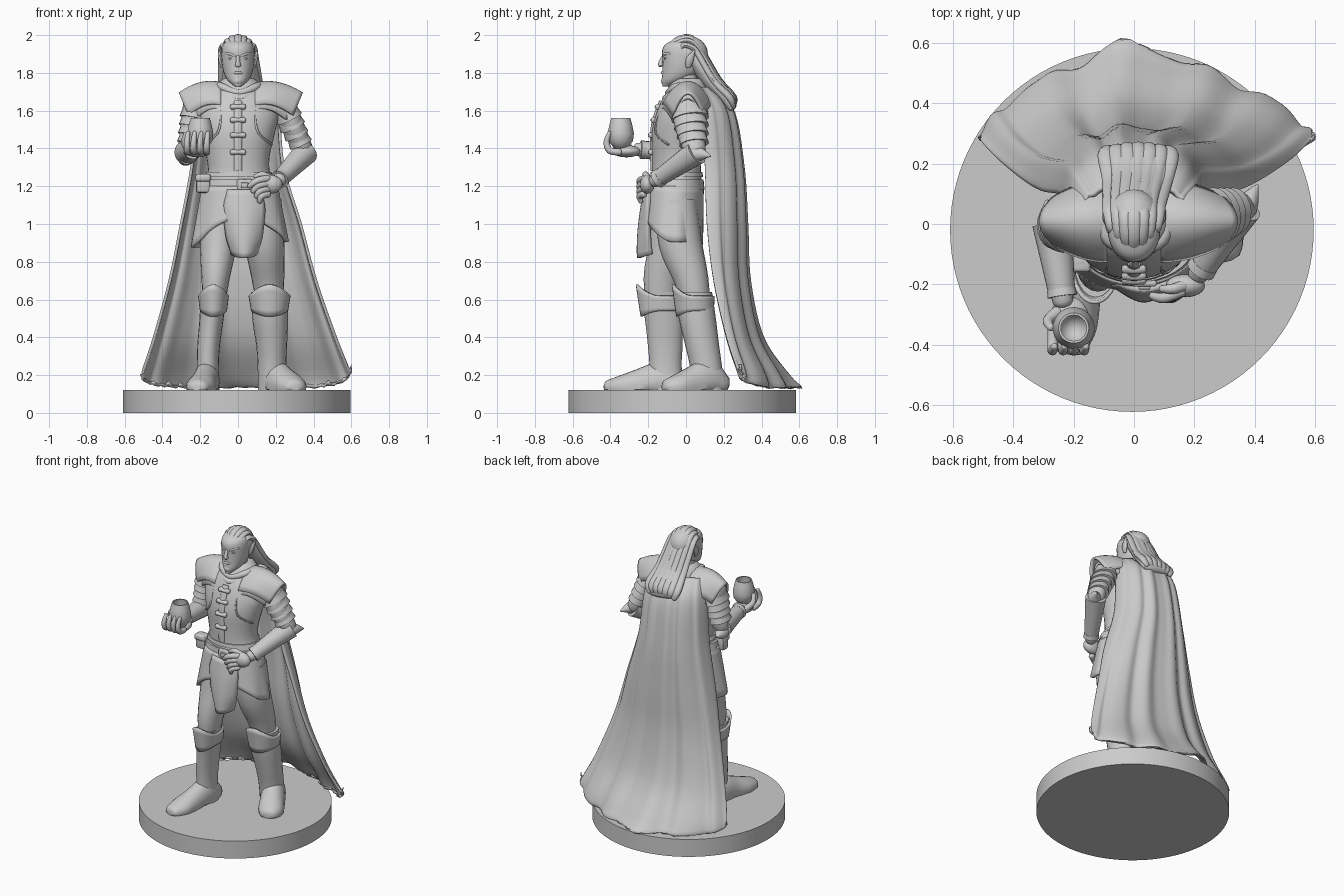
import bpy, bmesh, math
from mathutils import Vector, Matrix
from math import sin, cos, pi

cube = bpy.data.objects.get("Cube")
if cube:
    bpy.data.objects.remove(cube)

grey = bpy.data.materials.new("plain grey")
grey.use_nodes = True
COLOUR = (.6, .6, .6, 1)
grey.diffuse_color = COLOUR
grey.node_tree.nodes["Principled BSDF"].inputs["Base Color"].default_value = COLOUR
GROUND = .12


def finish(name, bm, angle=45):
    bmesh.ops.remove_doubles(bm, verts=bm.verts, dist=.0002)
    bmesh.ops.recalc_face_normals(bm, faces=bm.faces)
    mesh = bpy.data.meshes.new(name)
    bm.to_mesh(mesh)
    bm.free()
    mesh.materials.append(grey)
    obj = bpy.data.objects.new(name, mesh)
    bpy.context.collection.objects.link(obj)
    bpy.ops.object.select_all(action='DESELECT')
    obj.select_set(True)
    bpy.context.view_layer.objects.active = obj
    bpy.ops.object.shade_smooth_by_angle(angle=math.radians(angle))
    return obj


def spline(keys, t):
    """Smooth curve through the key tuples, t from 0 to 1."""
    n = len(keys) - 1
    i = min(int(t * n), n - 1)
    f = t * n - i
    near = [keys[min(max(i + j, 0), n)] for j in (-1, 0, 1, 2)]
    return [.5 * (2*b + (c - a)*f + (2*a - 5*b + 4*c - d)*f*f + (3*b - a - 3*c + d)*f**3)
            for a, b, c, d in zip(*near)]


def loft(name, keys, flat=False, rounded=False, ref=None, seg=20, steps=4):
    """Skin of ellipses along a path; keys are x, y, z, radius, second radius."""
    keys = [k if len(k) == 5 else (*k, k[3]) for k in keys]
    count = (len(keys) - 1) * steps
    rows = [spline(keys, i / count) for i in range(count + 1)]
    pts = [Vector(r[:3]) for r in rows]
    way = pts[-1] - pts[0]
    if ref is None:
        ref = 'Y' if abs(way.z) > max(abs(way.x), abs(way.y)) else 'Z'
    axis = Vector([float(c == ref) for c in 'XYZ'])
    rings = []
    for i, (p, r) in enumerate(zip(pts, rows)):
        t = (pts[min(i + 1, count)] - pts[max(i - 1, 0)]).normalized()
        a = Vector((1, 0, 0)) if flat else t.cross(axis).normalized()
        b = Vector((0, 1, 0)) if flat else a.cross(t)
        ring = [(p, a * r[3], b * r[4])]
        if rounded and i in (0, count):
            reach = t * min(r[3], r[4]) * (1 if i else -1)
            caps = [(p + reach * h, a * r[3] * s, b * r[4] * s) for h, s in ((.35, .8), (.55, .4))]
            ring = ring + caps if i else caps[::-1] + ring
        rings += ring
    bm = bmesh.new()
    loops = []
    for p, a, b in rings:
        loop = []
        for k in range(seg):
            co = p + a * cos(2*pi*k/seg) + b * sin(2*pi*k/seg)
            co.z = max(co.z, GROUND)
            loop.append(bm.verts.new(co))
        loops.append(loop)
    for one, two in zip(loops, loops[1:]):
        for k in range(seg):
            j = (k + 1) % seg
            bm.faces.new((one[k], one[j], two[j], two[k]))
    bm.faces.new(loops[0])
    bm.faces.new(loops[-1])
    finish(name, bm)


def sheet(name, point, nu, nv, thick=.015):
    """Thick cloth or plate from a function of u and v."""
    bm = bmesh.new()
    grid = [[bm.verts.new(point(u / nu, v / nv)) for u in range(nu + 1)] for v in range(nv + 1)]
    for v in range(nv):
        for u in range(nu):
            bm.faces.new((grid[v][u], grid[v][u+1], grid[v+1][u+1], grid[v+1][u]))
    mod = finish(name, bm, 60).modifiers.new("thickness", 'SOLIDIFY')
    mod.thickness, mod.offset = thick, 0


def ball(name, at, size):
    bm = bmesh.new()
    bmesh.ops.create_uvsphere(bm, u_segments=24, v_segments=16, radius=1,
                              matrix=Matrix.LocRotScale(Vector(at), None, Vector(size)))
    finish(name, bm)


def box(name, at, size, bevel=.006):
    bm = bmesh.new()
    bmesh.ops.create_cube(bm, size=1, matrix=Matrix.LocRotScale(Vector(at), None, Vector(size)))
    bmesh.ops.bevel(bm, geom=bm.edges[:], offset=bevel, segments=2, affect='EDGES', profile=.5)
    finish(name, bm)


# round base
bm = bmesh.new()
bmesh.ops.create_cone(bm, cap_ends=True, segments=96, radius1=.603, radius2=.603, depth=GROUND,
                      matrix=Matrix.Translation((-.007, -.02, GROUND / 2)))
finish("base", bm)

# torso, collar and neck
loft("torso", [(.01, -.05, 1.18, .2, .14), (.005, -.05, 1.27, .165, .13), (0, -.05, 1.36, .168, .13),
               (0, -.04, 1.48, .195, .142), (0, -.02, 1.58, .215, .14), (0, 0, 1.67, .19, .12),
               (0, .01, 1.73, .1, .09)], flat=True, seg=32)
loft("collar", [(.005, .015, 1.67, .15, .115), (.005, .01, 1.71, .13, .11),
                (.005, .015, 1.75, .105, .09), (.005, .02, 1.77, .08, .07)], flat=True, seg=28)
for drop in (0, .03):
    loft("collar_fold", [(-.105, .03, 1.735 - drop, .02), (-.085, -.05, 1.725 - drop, .022),
                         (.005, -.093 - drop / 2, 1.695 - drop, .018), (.095, -.05, 1.725 - drop, .022),
                         (.115, .03, 1.735 - drop, .02)], rounded=True, ref='Z', seg=12)
loft("neck", [(0, .01, 1.68, .065), (0, -.01, 1.82, .06)])
loft("placket", [(0, -.13, 1.65, .022, .012), (0, -.158, 1.58, .022, .012), (0, -.178, 1.48, .022, .012),
                 (0, -.176, 1.28, .022, .012)])
for z, y in ((1.62, -.146), (1.55, -.168), (1.47, -.182), (1.38, -.182)):
    loft("clasp", [(-.032, y, z, .018, .016), (0, y - .004, z, .016, .012), (.032, y, z, .018, .016)], rounded=True)
for s in (-1, 1):
    loft("vest_piping", [(s*.1, -.103, 1.66, .006), (s*.09, -.145, 1.57, .006), (s*.11, -.16, 1.48, .006),
                         (s*.18, -.093, 1.42, .006)], seg=8)

# belt, buckle and pouch
loft("belt", [(.01, -.05, 1.18, .208, .148), (.01, -.05, 1.235, .195, .143)], flat=True, seg=36)
loft("upper_belt", [(.005, -.05, 1.25, .18, .14), (.005, -.05, 1.275, .172, .137)], flat=True, seg=36)
box("buckle", (.035, -.197, 1.205), (.08, .02, .065))
box("buckle_center", (.035, -.208, 1.205), (.04, .02, .03))
box("pouch", (-.185, -.12, 1.215), (.075, .06, .1), .015)
box("pouch_flap", (-.185, -.13, 1.245), (.082, .06, .04), .012)


# tunic skirt with a hem that rises at the front
def skirt(u, v):
    a = 2*pi*u
    front = max(0, -sin(a))
    wide = .195 + .055 * v + .005 * sin(8*a) * v
    return (.01 + wide * cos(a), -.055 - .012*v + (.142 + .008*v) * sin(a),
            1.2 - v * (.31 - .14 * front**2 - .015 * cos(a)))


sheet("tunic_skirt", skirt, 64, 8)


def tabard(u, v):
    s = 2*u - 1
    wide = spline([(.085,), (.105,), (.1,), (.088,), (.062,)], v)[0]
    return (.033 + s * wide, -.215 - .035 * sin(v * 1.8) + (.025 + .045 * v) * s*s, 1.18 - .36 * v + .02 * v * s*s)


sheet("tabard", tabard, 12, 12, .022)

# legs
loft("right_thigh", [(-.1, -.06, 1.12, .1, .11), (-.105, -.085, .9, .098, .11), (-.12, -.13, .7, .073, .095),
                     (-.13, -.125, .5, .05, .07)])
loft("left_thigh", [(.12, -.05, 1.12, .11, .11), (.14, -.03, .9, .105, .115), (.16, .03, .7, .085, .09),
                    (.17, .06, .5, .06, .07)])
loft("right_boot", [(-.127, -.135, .64, .07, .108), (-.14, -.118, .5, .064, .1), (-.155, -.11, .36, .06, .092),
                    (-.16, -.108, .25, .058, .085), (-.16, -.1, GROUND, .062, .088)], flat=True)
loft("left_boot", [(.165, .04, .64, .095, .098), (.17, .06, .5, .095, .098), (.178, .085, .36, .082, .09),
                   (.18, .105, .25, .076, .085), (.18, .12, GROUND, .075, .085)], flat=True)
loft("right_foot", [(-.155, -.03, .15, .055, .06), (-.165, -.12, .17, .068, .1), (-.18, -.24, .15, .07, .085),
                    (-.2, -.34, .14, .076, .06), (-.215, -.41, .135, .055, .04)], rounded=True)
loft("left_foot", [(.16, .19, .15, .06, .06), (.19, .12, .17, .075, .11), (.24, .03, .15, .08, .095),
                   (.285, -.05, .14, .08, .065), (.3, -.1, .135, .058, .045)], rounded=True)


def cuff(x, y, rx, ry):
    def point(u, v):
        a = 2*pi*u
        front = max(0, -sin(a)) ** 2
        grow = .97 + .14 * v
        return (x + rx * grow * cos(a), y + ry * grow * sin(a) - .01 * v,
                .54 - .03 * front + v * (.08 + .09 * front))
    return point


sheet("right_boot_cuff", cuff(-.13, -.128, .068, .11), 32, 5, .012)
sheet("left_boot_cuff", cuff(.167, .048, .095, .097), 32, 5, .012)

# arms: sleeve, overlapping plates, bracer, elbow point
ARMS = {"left": [(.23, .01, 1.64), (.29, .02, 1.52), (.355, .05, 1.375), (.21, -.17, 1.225)],
        "right": [(-.22, .01, 1.64), (-.245, 0, 1.52), (-.27, -.01, 1.38), (-.235, -.26, 1.395)]}
for side, pts in ARMS.items():
    top, mid, elbow, wrist = map(Vector, pts)
    loft(side + "_sleeve", [(*top, .07, .085), (*mid, .06, .08), (*elbow, .05, .056)], rounded=True)
    for i in range(4):
        a, b = (top.lerp(elbow, .12 + .17 * i + d) for d in (0, .19))
        loft(side + "_arm_plate", [(*a, .064 - .004*i, .086 - .006*i), (*b, .075 - .004*i, .1 - .007*i)])
    back = (elbow - wrist).normalized()
    loft(side + "_forearm", [(*elbow, .05), (*elbow.lerp(wrist, .5), .05), (*wrist, .034)], rounded=True)
    loft(side + "_bracer", [(*(elbow + back * .01), .066), (*elbow.lerp(wrist, .3), .058),
                            (*elbow.lerp(wrist, .9), .044)])
    loft(side + "_bracer_trim", [(*elbow.lerp(wrist, .82), .047), (*elbow.lerp(wrist, .92), .05)])
loft("left_elbow_point", [(.31, -.02, 1.34, .045), (.37, .06, 1.37, .042), (.41, .13, 1.36, .004)], ref='Z')
loft("right_elbow_point", [(-.27, -.05, 1.36, .045), (-.28, .02, 1.35, .04), (-.29, .08, 1.35, .004)], ref='Z')


# shoulder plates narrowing to a raised outer tip
def pauldron(s, reach, drop):
    def point(u, v):
        w = 2*v - 1
        return (s * (.09 + reach * u - .05 * u * w*w), .01 + .132 * w * (1 - .4 * u**2),
                1.745 + .012 * sin(pi*u) - .055 * u**2 - .115 * w*w - drop)
    return point


for s, side, reach in ((-1, "right", .22), (1, "left", .25)):
    sheet(side + "_pauldron", pauldron(s, reach, 0), 14, 14)
    sheet(side + "_lower_pauldron", pauldron(s, reach * .86, .025), 14, 14)

# left hand resting on the belt
ball("left_palm", (.17, -.205, 1.21), (.065, .038, .05))
for i in range(4):
    z = 1.24 - .027 * i
    loft("left_finger", [(.16, -.222, z, .019), (.1 + .008*i, -.245, z - .012, .018),
                         (.06 + .018*i, -.238, z - .042, .013)], rounded=True, seg=10, ref='Y')
loft("left_thumb", [(.18, -.2, 1.235, .02), (.13, -.215, 1.262, .017), (.09, -.215, 1.25, .012)],
     rounded=True, seg=10)

# right hand cupping the goblet
ball("right_palm", (-.215, -.315, 1.385), (.065, .075, .032))
for i in range(4):
    x = -.27 + .035 * i
    loft("right_finger", [(x, -.35, 1.38, .018), (x, -.405, 1.39, .018), (x, -.42, 1.435, .016),
                          (x + .006, -.405, 1.485, .011)], rounded=True, seg=10, ref='X')
loft("right_thumb", [(-.25, -.29, 1.39, .022), (-.285, -.32, 1.43, .018), (-.275, -.345, 1.48, .012)],
     rounded=True, seg=10, ref='X')

# goblet: turned bowl with a hollow rim
PROFILE = [(0, 1.39), (.035, 1.4), (.064, 1.44), (.069, 1.48), (.06, 1.525), (.05, 1.56),
           (.043, 1.56), (.05, 1.52), (.04, 1.45), (0, 1.43)]


def bowl(u, v):
    r, z = PROFILE[round(v * (len(PROFILE) - 1))]
    return (-.2 + r * cos(2*pi*u), -.345 + r * sin(2*pi*u), z)


sheet("goblet", bowl, 32, len(PROFILE) - 1, .001)

# head and face
loft("head", [(0, -.095, 1.735, .025, .03), (0, -.062, 1.76, .054, .066), (0, -.03, 1.8, .075, .095),
              (0, -.02, 1.86, .086, .104), (0, -.02, 1.92, .086, .106), (0, -.015, 1.955, .075, .09),
              (0, -.01, 1.975, .04, .05)], flat=True, rounded=True, seg=28)
loft("nose", [(0, -.118, 1.89, .009), (0, -.134, 1.855, .012), (0, -.132, 1.84, .017, .015)], rounded=True, seg=12)
loft("mouth", [(-.028, -.111, 1.797, .006), (0, -.126, 1.801, .008), (.028, -.111, 1.797, .006)], rounded=True, seg=10)
ball("chin", (0, -.11, 1.757), (.026, .022, .022))
for s in (-1, 1):
    loft("brow", [(s*.014, -.12, 1.888, .007), (s*.04, -.11, 1.9, .008), (s*.066, -.084, 1.902, .006)],
         rounded=True, seg=10)
    ball("eye", (s*.036, -.107, 1.877), (.014, .01, .007))
    loft("ear", [(s*.083, .01, 1.83, .008, .013), (s*.092, .02, 1.87, .012, .021),
                 (s*.102, .045, 1.92, .003, .004)], rounded=True, seg=12)

# hair swept back into a long mane
ball("hair_cap", (0, .01, 1.9), (.09, .106, .096))
loft("hair_mane", [(.005, .03, 1.92, .078, .065), (.012, .08, 1.84, .088, .055), (.015, .14, 1.75, .104, .05),
                   (.015, .21, 1.67, .12, .044), (.01, .24, 1.62, .108, .03)], rounded=True, seg=28)
for i in range(7):
    s = (i - 3) / 3
    low = .008 * (i % 2)
    loft("hair_lock", [(s*.062, -.085 + .05*s*s, 1.945 - .03*s*s, .012, .018),
                       (s*.068, -.04 + .03*s*s, 1.98 - .035*s*s, .015, .024),
                       (s*.075, .03, 1.985 - .05*s*s, .015, .026), (s*.08, .09 - .03*s*s, 1.905, .017, .026),
                       (s*.09 + .012, .175 - .03*s*s, 1.76, .018, .028),
                       (s*.105 + .014, .25 - .02*s*s, 1.67, .02, .03),
                       (s*.09 + .01, .25, 1.62 + low, .012, .018)], rounded=True, ref='X', seg=12)

# cape: height, right edge, left edge, front of edges, back
CAPE = [(1.72, -.16, .16, .06, .13), (1.6, -.21, .21, .08, .25), (1.3, -.245, .24, .1, .305),
        (1, -.3, .33, .11, .325), (.7, -.36, .41, .145, .34), (.4, -.44, .51, .21, .41),
        (.2, -.5, .58, .27, .55), (.132, -.51, .6, .29, .625)]


def cape(u, v):
    z, right, left, edge, back = spline(CAPE, v)
    s = 2*u - 1
    across = sin(s * pi/2)
    x = (left + right) / 2 + (left - right) / 2 * across
    side = abs(across + .1 * (1 - across**2))
    pointed = 1 - .72 * side - .28 * side**6
    bulge = max(0, cos(s * pi/2)) ** (.75 + .25 * v) * (1 - v**3) + pointed * v**3
    y = edge + (back - edge) * bulge
    fold = (.006 + .01 * v) * (1 - s**4)
    y += fold * (cos(19*s + 2) + .4 * sin(31*s)) - fold
    z += .1 * v**6 * s**4 * (1 + .25*s)
    if v == 1:  # ragged hem
        notch = (round(u * 60) * 7 % 11) / 11 * (1 - s**8)
        y -= .05 * notch ** 3
        z += .03 * notch ** 3
    return (x, y, max(z, .13))


sheet("cape", cape, 60, 40, .016)
